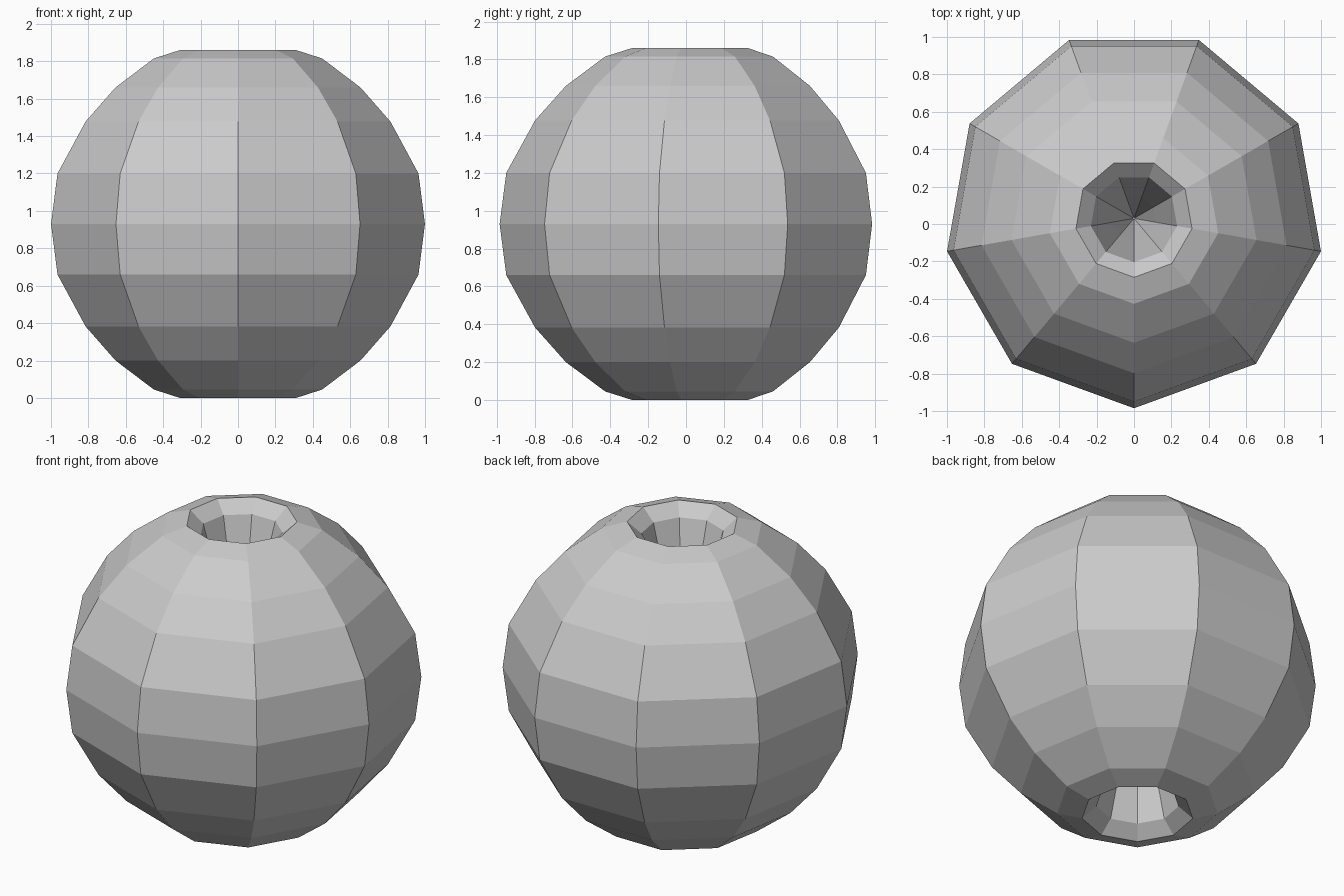
import bpy, bmesh, math

cube = bpy.data.objects.get("Cube")
if cube:
    bpy.data.objects.remove(cube, do_unlink=True)

SIDES = 9
MID = 0.93       # height of the widest ring
CENTRE_Y = 0.03  # an odd-sided ring is not balanced front to back

# Profile of the upper half: (radius, height above the middle), outside to core
upper = [(1.015, 0), (0.98, 0.27), (0.828, 0.547), (0.665, 0.73), (0.457, 0.885),
         (0.315, 0.93), (0.234, 0.86), (0.12, 0.45), (0.004, 0.0)]
lower = [(r, -z) for r, z in reversed(upper[1:-1])]
profile = upper + lower

# Grey material
mat = bpy.data.materials.new("plain_grey")
mat.use_nodes = True
grey = (0.6, 0.6, 0.6, 1)
mat.diffuse_color = grey
mat.node_tree.nodes["Principled BSDF"].inputs["Base Color"].default_value = grey

# Faceted bead: the closed profile turned around the upright axis
bm = bmesh.new()
rings = []
for r, z in profile:
    ring = []
    for i in range(SIDES):
        a = -math.pi / 2 + 2 * math.pi * i / SIDES
        ring.append(bm.verts.new((r * math.cos(a), r * math.sin(a) + CENTRE_Y, z + MID)))
    rings.append(ring)
for k, low in enumerate(rings):
    high = rings[(k + 1) % len(rings)]
    for i in range(SIDES):
        j = (i + 1) % SIDES
        bm.faces.new((low[i], low[j], high[j], high[i]))
bmesh.ops.recalc_face_normals(bm, faces=bm.faces)

mesh = bpy.data.meshes.new("faceted_bead")
bm.to_mesh(mesh)
bm.free()
mesh.materials.append(mat)
bead = bpy.data.objects.new("faceted_bead", mesh)
bpy.context.collection.objects.link(bead)
